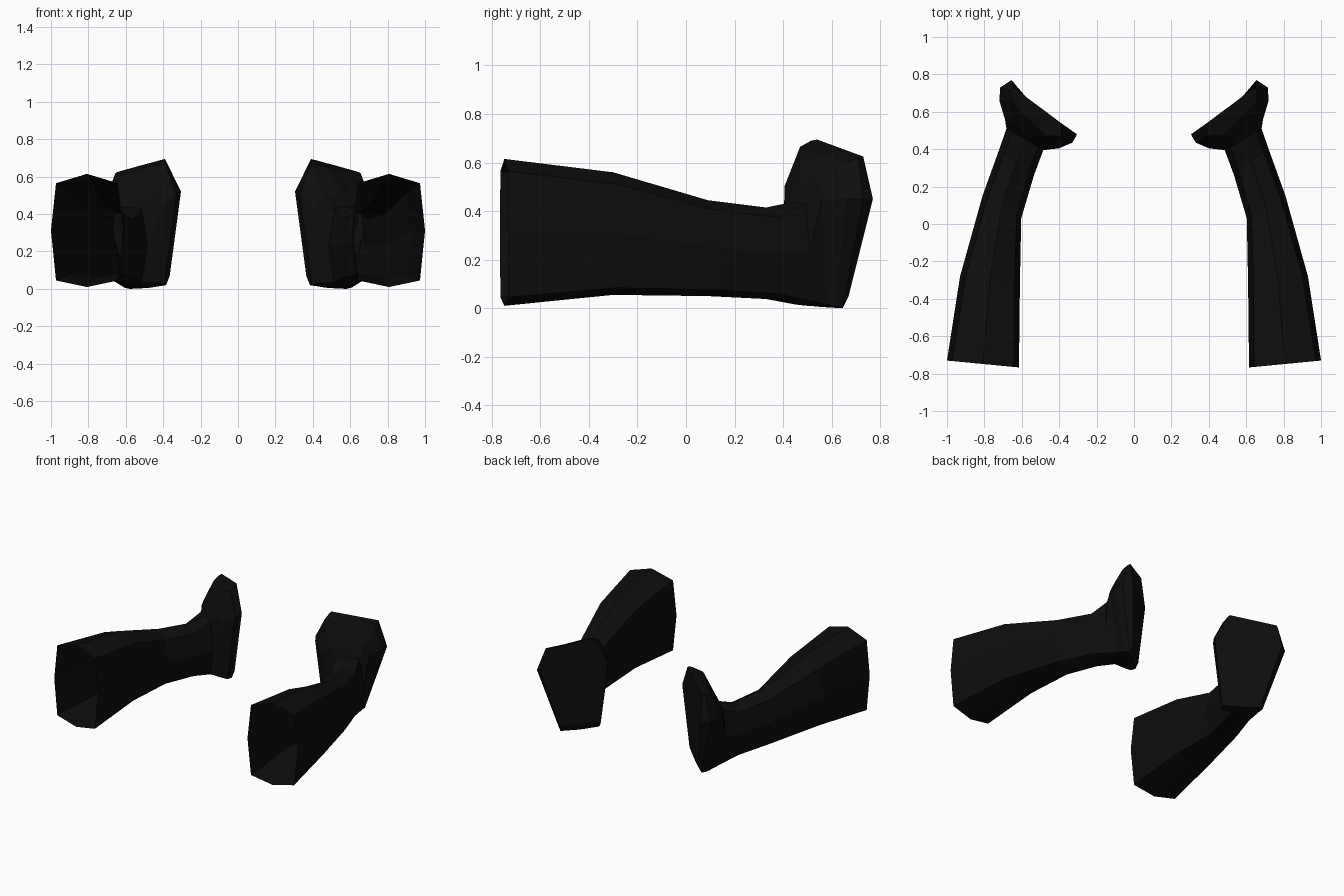
import bpy
import bmesh
from mathutils import Vector

black = bpy.data.materials.new("matte black")
black.diffuse_color = (0.004, 0.004, 0.004, 1)


def sleeve_ring(outer, inner, bottom, top, low, high, inset):
    """Eight-sided section: outer, over the top, inner, back under the bottom."""
    o, i = Vector(outer), Vector(inner)
    mid = (bottom + top) / 2
    steps = [(0, mid), (inset, high), (0.5, top), (1 - inset, high),
             (1, mid), (1 - inset, low), (0.5, bottom), (inset, low)]
    return [(*o.lerp(i, t), z) for t, z in steps]


# Sleeve sections from the open end to the neck
sleeve = [
    sleeve_ring((1.00, -0.73), (0.615, -0.767), 0.01, 0.615, 0.045, 0.565, 0.07),
    sleeve_ring((0.93, -0.28), (0.61, -0.32), 0.055, 0.56, 0.085, 0.51, 0.09),
    sleeve_ring((0.81, 0.15), (0.603, 0.03), 0.05, 0.445, 0.075, 0.40, 0.12),
    sleeve_ring((0.72, 0.40), (0.535, 0.26), 0.038, 0.415, 0.06, 0.375, 0.14),
    sleeve_ring((0.682, 0.51), (0.485, 0.395), 0.015, 0.44, 0.035, 0.43, 0.15),
]

# Flared end plate: foot, front rim, widest rim, back face
plate = [
    [(0.69, 0.56, 0.45), (0.655, 0.55, 0.52), (0.56, 0.46, 0.50), (0.47, 0.405, 0.50),
     (0.40, 0.405, 0.45), (0.42, 0.42, 0.03), (0.52, 0.50, 0.01), (0.62, 0.58, 0.015)],
    [(0.72, 0.66, 0.45), (0.66, 0.66, 0.60), (0.47, 0.47, 0.655), (0.385, 0.47, 0.665),
     (0.33, 0.435, 0.50), (0.395, 0.44, 0.02), (0.50, 0.53, 0.008), (0.61, 0.62, 0.008)],
    [(0.715, 0.73, 0.45), (0.655, 0.71, 0.62), (0.52, 0.60, 0.655), (0.39, 0.515, 0.69),
     (0.312, 0.465, 0.52), (0.385, 0.475, 0.02), (0.48, 0.56, 0.005), (0.58, 0.645, 0.0)],
    [(0.655, 0.77, 0.45), (0.645, 0.73, 0.625), (0.52, 0.635, 0.66), (0.39, 0.54, 0.695),
     (0.305, 0.48, 0.52), (0.365, 0.48, 0.07), (0.46, 0.57, 0.06), (0.57, 0.67, 0.05)],
]


def build_arm(name, side):
    bm = bmesh.new()
    rings = [[bm.verts.new((side * x, y, z)) for x, y, z in ring]
             for ring in sleeve + plate]
    for a, b in zip(rings, rings[1:]):
        for k in range(8):
            n = (k + 1) % 8
            bm.faces.new((a[k], a[n], b[n], b[k]))
    bm.faces.new(rings[-1])  # closed back plate, the sleeve end stays open
    bmesh.ops.recalc_face_normals(bm, faces=bm.faces)
    mesh = bpy.data.meshes.new(name)
    bm.to_mesh(mesh)
    bm.free()
    mesh.materials.append(black)
    obj = bpy.data.objects.new(name, mesh)
    bpy.context.collection.objects.link(obj)


build_arm("right_sleeve", 1)
build_arm("left_sleeve", -1)
